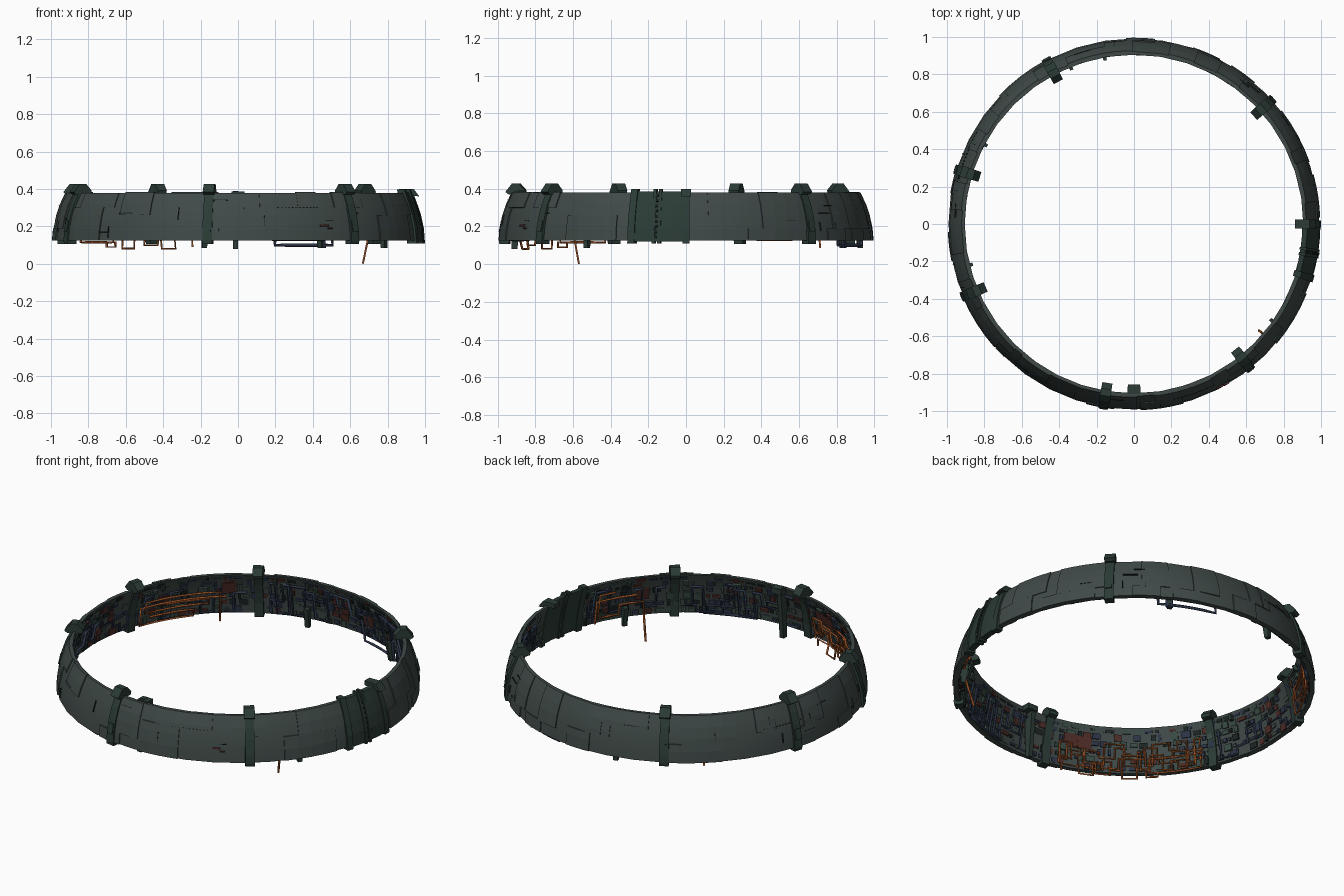
import bpy, bmesh, math, random
from mathutils import Matrix, Vector

if "Cube" in bpy.data.objects:
    bpy.data.objects.remove(bpy.data.objects["Cube"])

random.seed(7)
OUT = [(0.125, .992), (0.19, .986), (0.26, .971), (0.32, .951), (0.38, .922)]
INN = [(0.125, .964), (0.19, .957), (0.26, .943), (0.32, .928), (0.38, .905)]


def mat(name, c):
    m = bpy.data.materials.new(name)
    m.diffuse_color = (*c, 1)
    m.use_nodes = True
    m.node_tree.nodes["Principled BSDF"].inputs["Base Color"].default_value = m.diffuse_color
    return m


SHELL = mat("shell", (.05, .068, .064))
CLAMP = mat("clamp", (.024, .044, .037))
DARK = mat("groove", (.012, .018, .018))
RED = mat("red", (.075, .025, .02))
BLUE = mat("blue", (.025, .036, .065))
GREEN = mat("green", (.04, .07, .058))
ORANGE = mat("orange", (.36, .09, .02))


def rad(prof, z):
    """radius of a wall at height z"""
    z = min(max(z, prof[0][0]), prof[-1][0])
    for (z0, r0), (z1, r1) in zip(prof, prof[1:]):
        if z <= z1:
            return r0 + (r1 - r0) * (z - z0) / (z1 - z0)


def pol(a, r, z):
    a = math.radians(a)
    return Vector((r * math.cos(a), r * math.sin(a), z))


def finish(name, bm, m):
    bmesh.ops.recalc_face_normals(bm, faces=bm.faces)
    me = bpy.data.meshes.new(name)
    bm.to_mesh(me)
    bm.free()
    me.materials.append(m)
    ob = bpy.data.objects.new(name, me)
    bpy.context.collection.objects.link(ob)
    return ob


def sweep(bm, prof, a0, a1, n, closed=False):
    """revolve a closed (r, z) outline from angle a0 to a1"""
    rows = [[bm.verts.new(pol(a0 + (a1 - a0) * i / n, r, z)) for r, z in prof]
            for i in range(n if closed else n + 1)]
    k = len(prof)
    for i in range(n):
        p, q = rows[i], rows[(i + 1) % len(rows)]
        for j in range(k):
            bm.faces.new((p[j], p[(j + 1) % k], q[(j + 1) % k], q[j]))
    if not closed:
        bm.faces.new(rows[0])
        bm.faces.new(rows[-1])


def skin(z0, z1, d, prof=OUT, under=.012):
    """thin outline lying on a wall between two heights"""
    zs = [z0] + [z for z, _ in prof if z0 < z < z1] + [z1]
    return [(rad(prof, z) + d, z) for z in zs] + [(rad(prof, z) - under, z) for z in reversed(zs)]


def wall_box(bm, prof, a, z, w, h, d):
    """box sitting on a wall: w along the ring, h up the wall, d through it"""
    t = math.radians(a)
    x = Vector((-math.sin(t), math.cos(t), 0))
    y = (pol(a, rad(prof, z + .01), z + .01) - pol(a, rad(prof, z - .01), z - .01)).normalized()
    n = x.cross(y)
    c = pol(a, rad(prof, z), z)
    M = Matrix(((x.x * w, y.x * h, n.x * d, c.x), (x.y * w, y.y * h, n.y * d, c.y),
                (x.z * w, y.z * h, n.z * d, c.z), (0, 0, 0, 1)))
    bmesh.ops.create_cube(bm, size=1, matrix=M)


# main ring shell
bm = bmesh.new()
sweep(bm, [(r, z) for z, r in OUT] + [(r, z) for z, r in reversed(INN)], 0, 360, 40, True)
ring = finish("ring_shell", bm, SHELL)
bpy.context.view_layer.objects.active = ring
ring.select_set(True)
bpy.ops.object.shade_smooth_by_angle(angle=math.radians(20))

# raised outer armour plates, stepped at both ends
bm = bmesh.new()
a = 2
while a < 328:
    w = random.choice((9, 13.5, 18))
    s = random.choice((.19, .23, .26, .3))
    e = random.choice((3, 5, 7))
    if random.random() < .7:
        sweep(bm, skin(.125, s, .004), a, a + w, 4)
        sweep(bm, skin(s, .38, .004), a + e, a + w + e, 4)
    else:
        sweep(bm, skin(s, .384, .005), a, a + w - 2, 4)
    a += w + random.choice((4, 8, 12))
finish("armour_plates", bm, SHELL)

# dark seams on the outside
bm = bmesh.new()
for i in range(24):
    a, z = random.uniform(3, 338), random.choice((.17, .2, .23, .27, .31, .34))
    if i % 2:
        wall_box(bm, OUT, a, z, random.uniform(.04, .09), .003, .011)
    else:
        wall_box(bm, OUT, a, z, .003, random.uniform(.03, .07), .011)
for i in range(12):
    wall_box(bm, OUT, 283 + i * 1.2, .30, .008, .004, .011)
    wall_box(bm, OUT, 150 + i * 1.2, .27, .008, .004, .011)
finish("armour_seams", bm, DARK)
bm = bmesh.new()
wall_box(bm, OUT, 298, .205, .05, .010, .012)
wall_box(bm, OUT, 300, .19, .03, .006, .012)
finish("red_marks", bm, RED)

# clamps hooked over the ring
bm = bmesh.new()
hook = [(.95, .106), (1.0, .106)] + [(rad(OUT, z) + .011, z) for z in (.125, .19, .26, .32, .37)]
hook += [(.93, .395), (.893, .395), (.893, .375), (.914, .32), (.93, .26), (.944, .19), (.948, .125)]
head = [(.968, .383), (.932, .428), (.895, .428), (.862, .392), (.866, .375), (.90, .37), (.95, .37)]
for a in (-99.5, -51.2, 42, 118, 163, 203):
    sweep(bm, hook, a - 1.5, a + 1.5, 1)
    sweep(bm, head, a - 1.8, a + 1.8, 1)
    wall_box(bm, OUT, a, .2, .035, .06, .03)
finish("clamps", bm, CLAMP)


# thick sleeve on the right with end straps and a studded double strap
def cuff(d, z0, z1):
    return [(rad(OUT, z) + d, z) for z in (z0, .19, .26, .32, z1)] + \
           [(rad(INN, z) - d, z) for z in (z1, .32, .26, .19, z0)]


bm = bmesh.new()
sweep(bm, cuff(.005, .12, .385), -17, 0, 4)
finish("sleeve", bm, CLAMP)
bm = bmesh.new()
for a, w, d in ((-17, 1.1, .012), (0, 1.1, .008), (-10.1, .5, .01), (-8.3, .5, .01)):
    sweep(bm, cuff(d, .11, .398), a - w, a + w, 1)
sweep(bm, [(.97, .36), (.94, .40), (.862, .40), (.862, .375)], -1.6, 1.6, 1)
finish("sleeve_straps", bm, CLAMP)
bm = bmesh.new()
for i in range(9):
    wall_box(bm, OUT, -9.2, .145 + i * .027, .012, .012, .026)
finish("sleeve_studs", bm, DARK)

# machinery blocks covering the inner wall
groups = {"green": GREEN, "red": RED, "blue": BLUE, "dark": DARK}
bms = {k: bmesh.new() for k in groups}
for row, z in enumerate((.15, .195, .24, .285, .325, .358)):
    a = row * 1.3
    while a < 341:
        w = random.uniform(.015, .065)
        step = math.degrees(w / .94)
        k = random.choice(("green", "green", "red", "blue", "blue", "dark"))
        if random.random() < .8:
            wall_box(bms[k], INN, a + step / 2, z, w * .85, random.uniform(.015, .042) * (.6 if z > .34 else 1),
                     random.uniform(.01, .014 if z > .34 else .03))
        a += step + random.uniform(.1, .8)
for a in (252, 247, 150, 128, 30, 75, 320):
    wall_box(bms["red"], INN, a, random.uniform(.24, .3), .08, .07, .03)
for k, b in bms.items():
    finish("machinery_" + k, b, groups[k])


def pipe(name, paths, m, thick, off):
    """square pipes along (angle, z[, radius]) corner points"""
    cu = bpy.data.curves.new(name, 'CURVE')
    cu.dimensions = '3D'
    cu.bevel_depth = thick
    cu.bevel_resolution = 0
    cu.use_fill_caps = True
    for path in paths:
        full = [(p[0], p[2] if len(p) > 2 else rad(INN, p[1]) - off, p[1]) for p in path]
        pts = []
        for p, q in zip(full, full[1:]):
            n = max(1, int(abs(q[0] - p[0]) / 4))
            pts += [pol(*[p[j] + (q[j] - p[j]) * i / n for j in range(3)]) for i in range(n)]
        pts.append(pol(*full[-1]))
        sp = cu.splines.new('POLY')
        sp.points.add(len(pts) - 1)
        for s, v in zip(sp.points, pts):
            s.co = (*v, 1)
    cu.materials.append(m)
    bpy.context.collection.objects.link(bpy.data.objects.new(name, cu))


def meander(a0, a1, zs):
    """right-angled wandering route between two angles"""
    a, z = a0, random.choice(zs)
    path = [(a, z)]
    while a < a1:
        a = min(a + random.uniform(2, 7), a1)
        path.append((a, z))
        z = random.choice([v for v in zs if v != z])
        path.append((a, z))
    return path


# orange conduits, with loops and a loose end hanging below the rim
pipe("orange_conduits", [
    *[meander(206, 256, zs) for zs in ((.14, .17, .2), (.2, .23, .26), (.16, .24, .28), (.13, .18, .22))],
    [(212, .13), (212, .2), (225, .2), (225, .115), (207, .115), (207, .28), (209, .28), (209, .14)],
    [(229, .15), (229, .082), (234, .082), (234, .15)], [(238, .16), (238, .1), (243, .1), (243, .16)],
    [(244, .15), (244, .08, .93), (249, .08, .93), (249, .13), (255, .13), (255, .09)],
    [(222, .12), (222, .09), (226, .09), (226, .12)],
    [(131, .085), (131, .27), (158, .27), (158, .2), (135, .2), (135, .23), (150, .23)],
    [(129, .24), (160, .24), (160, .13), (140, .13), (140, .17), (156, .17)],
    [(-40.4, .002, .877), (-40.4, .13, .912), (-40.4, .22), (-32, .22), (-32, .16), (-24, .16), (-24, .31), (-30, .31)],
    [(-38, .27), (-23, .27), (-23, .13)]], ORANGE, .0065, .02)

# blue pipes and hanging brackets
secs = ((46, 114), (46, 114), (265, 305), (265, 305), (166, 200), (4, 39), (122, 160), (312, 340))
pipe("blue_pipes", [meander(p, q, (.14, .18, .22, .26, .3, .33)) for p, q in secs] + [
    [(58, .15), (58, .1), (78, .1), (78, .15)], [(281, .18), (281, .13), (299, .13), (299, .18)],
    [(61, .2), (61, .085)], [(62.5, .2), (62.5, .085)]], BLUE, .009, .012)

# small posts and boxes reaching past the rim
bm = bmesh.new()
sweep(bm, [(.925, .08), (.895, .08), (.87, .36), (.862, .39), (.895, .39), (.93, .30)], 268.3, 270, 1)
sweep(bm, [(.91, .355), (.86, .355), (.86, .388), (.91, .388)], 267.8, 272.2, 1)
for a in (101, 62, 326):
    sweep(bm, [(.955, .085), (.93, .085), (.91, .20), (.955, .20)], a - .8, a + .8, 1)
for a in (100, 112, 194, 152, 325):
    sweep(bm, [(.92, .33), (.895, .33), (.888, .36), (.91, .36)], a - .6, a + .6, 1)
finish("hanging_posts", bm, CLAMP)
